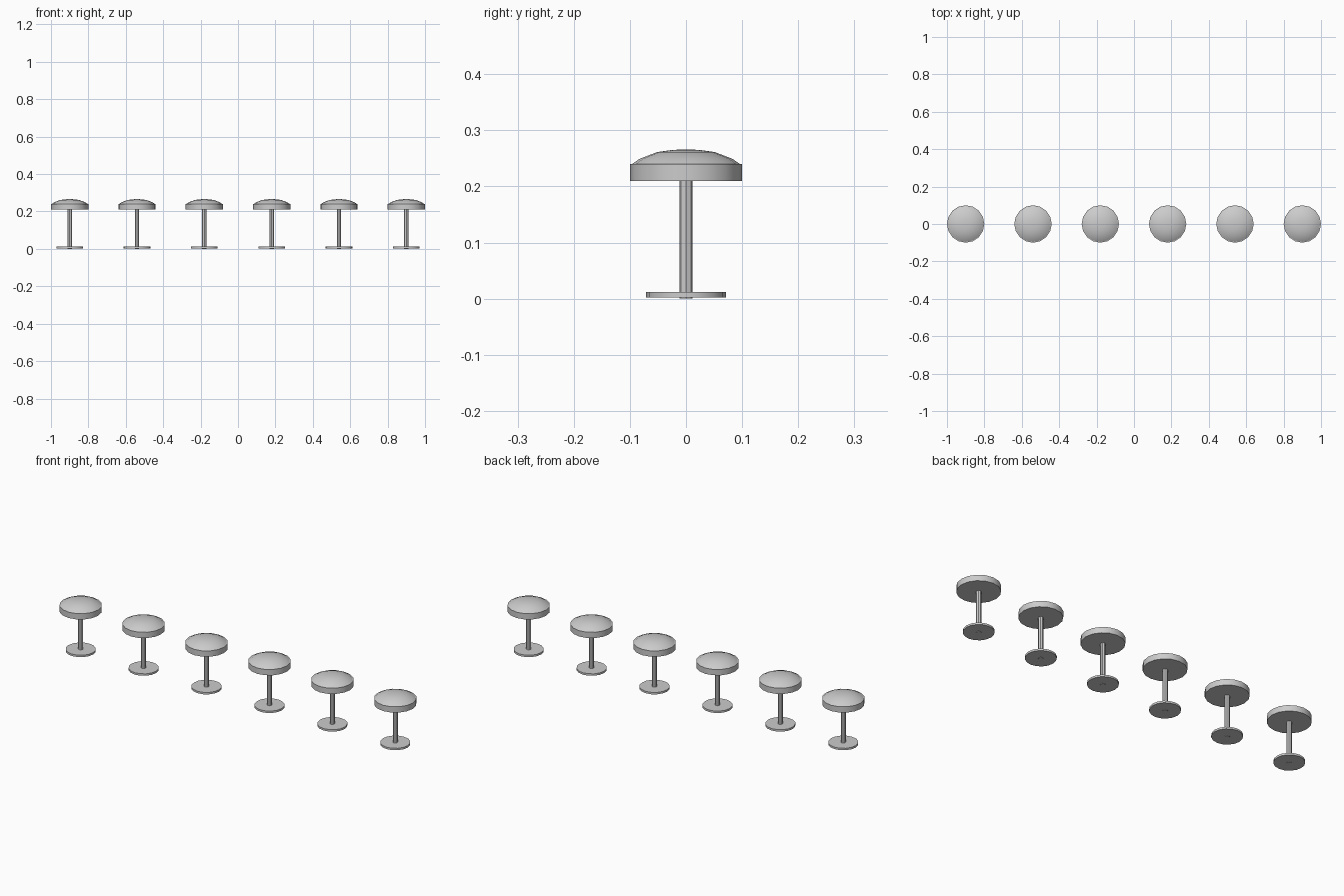
import bpy
import bmesh
import math

SIDES = 16
COUNT = 6
SPACING = 0.36

old = bpy.data.objects.get("Cube")
if old:
    bpy.data.objects.remove(old, do_unlink=True)


def lathe(name, profile, sides, x):
    """Revolve a (radius, height) profile around the vertical axis."""
    bm = bmesh.new()
    verts = [bm.verts.new((r, 0, z)) for r, z in profile]
    edges = [bm.edges.new(pair) for pair in zip(verts, verts[1:])]
    bmesh.ops.spin(bm, geom=verts + edges, cent=(0, 0, 0), axis=(0, 0, 1),
                   angle=math.tau, steps=sides, use_merge=False)
    bmesh.ops.remove_doubles(bm, verts=bm.verts, dist=1e-5)
    bmesh.ops.recalc_face_normals(bm, faces=bm.faces)
    mesh = bpy.data.meshes.new(name)
    bm.to_mesh(mesh)
    bm.free()
    obj = bpy.data.objects.new(name, mesh)
    obj.location.x = x
    bpy.context.collection.objects.link(obj)
    bpy.ops.object.select_all(action="DESELECT")
    obj.select_set(True)
    bpy.context.view_layer.objects.active = obj
    bpy.ops.object.shade_smooth_by_angle(angle=math.radians(30))
    return obj


# Domed cushion profile above a straight-sided seat rim
dome = [(0.096, 0.24), (0.083, 0.249), (0.052, 0.261), (0.025, 0.265), (0, 0.266)]
rim = [(0, 0.21), (0.1, 0.21), (0.1, 0.24), (0, 0.24)]
pole = [(0, 0), (0.012, 0), (0.012, 0.212), (0, 0.212)]
base = [(0, 0.002), (0.071, 0.002), (0.071, 0.012), (0, 0.012)]

# Row of identical stools
for i in range(COUNT):
    x = (i - (COUNT - 1) / 2) * SPACING
    lathe(f"stool_{i + 1}_base", base, SIDES, x)
    lathe(f"stool_{i + 1}_pole", pole, SIDES // 2, x)
    lathe(f"stool_{i + 1}_seat_rim", rim, SIDES, x)
    lathe(f"stool_{i + 1}_cushion", dome, SIDES, x)
